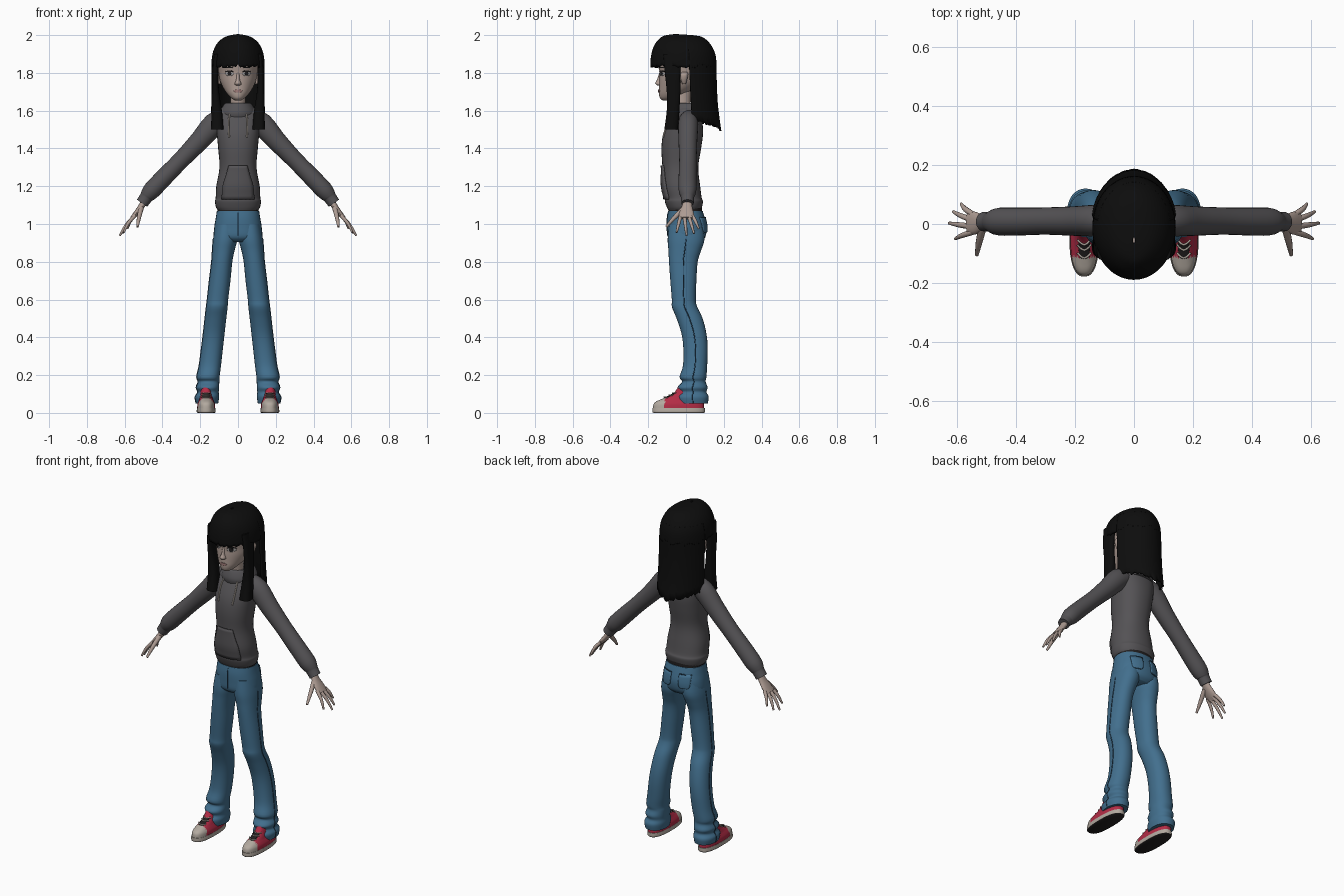
import bpy, bmesh, math, random
from mathutils import Vector
from mathutils.bvhtree import BVHTree

random.seed(4)
if "Cube" in bpy.data.objects:
    bpy.data.objects.remove(bpy.data.objects["Cube"], do_unlink=True)


def material(name, red, green, blue):
    mat = bpy.data.materials.new(name)
    mat.use_nodes = True
    color = (red, green, blue, 1)
    mat.diffuse_color = color
    shader = next(n for n in mat.node_tree.nodes if n.type == 'BSDF_PRINCIPLED')
    shader.inputs["Base Color"].default_value = color
    shader.inputs["Roughness"].default_value = .8
    return mat


HAIR = material("black_hair", .004, .004, .004)
SKIN = material("pale_skin", .42, .33, .29)
LIP = material("lip_pink", .33, .19, .18)
WHITE = material("eye_white", .45, .43, .42)
GREY = material("hoodie_grey", .09, .086, .092)
DENIM = material("denim_blue", .055, .16, .27)
SEAM = material("dark_denim", .02, .055, .1)
RED = material("shoe_red", .45, .025, .06)
CREAM = material("shoe_cream", .45, .4, .35)
BLACK = material("dark_rubber", .015, .013, .013)

parts = []


def smooth(rows, steps=4):
    """Pass a Catmull-Rom spline through rows of any width."""
    rows = [Vector(r) for r in rows]
    out = []
    for i in range(len(rows) - 1):
        a, b, c, d = (rows[max(0, min(j, len(rows) - 1))] for j in range(i - 1, i + 3))
        for s in range(steps):
            t = s / steps
            out.append((b * 2 + (c - a) * t + (a * 2 - b * 5 + c * 4 - d) * t ** 2
                        + (b * 3 - a - c * 3 + d) * t ** 3) * .5)
    return out + [rows[-1]]


def build(name, rings, mats, rule=None, closed=True, mirror=False, thick=0, cap=True):
    """Bridge rings of points into one smooth object."""
    bm = bmesh.new()
    loops = [[bm.verts.new(p) for p in ring] for ring in rings]
    n = len(loops[0])
    for lower, upper in zip(loops, loops[1:]):
        for i in range(n if closed else n - 1):
            j = (i + 1) % n
            bm.faces.new((lower[i], lower[j], upper[j], upper[i]))
    if closed and cap:
        bm.faces.new(loops[0])
        bm.faces.new(loops[-1])
    bmesh.ops.recalc_face_normals(bm, faces=bm.faces)
    if rule:
        bm.normal_update()
        for face in bm.faces:
            face.material_index = rule(face.calc_center_median(), face.normal)
    mesh = bpy.data.meshes.new(name)
    bm.to_mesh(mesh)
    bm.free()
    for mat in mats:
        mesh.materials.append(mat)
    obj = bpy.data.objects.new(name, mesh)
    bpy.context.collection.objects.link(obj)
    if thick:
        mod = obj.modifiers.new("thickness", 'SOLIDIFY')
        mod.thickness, mod.offset = thick, 0
    if mirror:
        obj.modifiers.new("mirror", 'MIRROR')
    parts.append(obj)
    return obj


def oval(row, a, power=1):
    """Point at angle a on a level oval given as z, x0, x1, y0, y1."""
    z, x0, x1, y0, y1 = row
    c, s = math.cos(a), math.sin(a)
    return Vector(((x0 + x1) / 2 + (x1 - x0) / 2 * math.copysign(abs(c) ** power, c),
                   (y0 + y1) / 2 + (y1 - y0) / 2 * math.copysign(abs(s) ** power, s), z))


def loft(name, rows, *mats, power=1, sides=32, **options):
    turns = [math.tau * i / sides for i in range(sides)]
    return build(name, [[oval(r, a, power) for a in turns] for r in smooth(rows)], mats, **options)


def centred(rows):
    """Expand z, half width, y0, y1 to a full row."""
    return [(z, -w, w, y0, y1) for z, w, y0, y1 in rows]


def tube(name, rows, mat, sides=12, mirror=True):
    """Sweep an oval along x, y, z, depth radius, thickness radius."""
    rows = smooth(rows, 3)
    rings = []
    for i, r in enumerate(rows):
        along = (rows[min(i + 1, len(rows) - 1)] - rows[max(i - 1, 0)]).to_3d().normalized()
        side = Vector((0, 1, 0))
        side = (side - along * side.dot(along)).normalized()
        up = along.cross(side)
        turns = [math.tau * k / sides for k in range(sides)]
        rings.append([r.to_3d() + side * r[3] * math.cos(a) + up * r[4] * math.sin(a) for a in turns])
    return build(name, rings, [mat], mirror=mirror)


def wire(name, points, radius, mat, mirror=True):
    return tube(name, [(*p, radius, radius) for p in points], mat, 8, mirror)


def hit(target, x, z, side=-1):
    """Point on the front or back of a part."""
    tree = BVHTree.FromPolygons([v.co for v in target.data.vertices],
                                [p.vertices for p in target.data.polygons])
    found = tree.ray_cast(Vector((x, side * 2, z)), Vector((0, -side, 0)))[0]
    return found or tree.find_nearest(Vector((x, side, z)))[0]


def plate(name, target, rows, mat, lift=.001, thick=.004, side=-1, mirror=True):
    """Thin plate draped on a part; rows are z, x0, x1."""
    rings = []
    for z, x0, x1 in smooth(rows, 3):
        xs = [x0 + (x1 - x0) * i / 8 for i in range(9)]
        rings.append([hit(target, x, z, side) + Vector((0, side * lift, 0)) for x in xs])
    return build(name, rings, [mat], closed=False, mirror=mirror, thick=thick)


# Hoodie: body, hood, pocket, sleeves, drawstrings
torso = loft("hoodie_body", centred([
    (1.075, .108, -.095, .08), (1.09, .117, -.102, .085), (1.12, .122, -.112, .09),
    (1.14, .118, -.112, .083), (1.2, .115, -.125, .075), (1.3, .098, -.125, .065),
    (1.4, .105, -.13, .08), (1.48, .112, -.12, .09), (1.55, .115, -.09, .085),
    (1.6, .1, -.06, .07), (1.635, .055, -.05, .05)]), GREY, power=.88)
loft("hood", centred([(1.56, .09, -.08, .1), (1.59, .097, -.086, .115), (1.625, .08, -.075, .1),
                      (1.64, .062, -.062, .07), (1.61, .045, -.05, .04)]), GREY)
plate("front_pocket", torso, [(1.13, -.085, .085), (1.2, -.08, .08), (1.25, -.065, .065),
                              (1.31, -.048, .048)], GREY, .004, .009, mirror=False)
tube("sleeve", [(.07, .015, 1.555, .045, .05), (.125, .012, 1.53, .053, .06), (.2, .01, 1.445, .05, .053),
                (.3, .01, 1.34, .046, .046), (.39, .008, 1.248, .047, .047), (.455, .008, 1.18, .047, .047),
                (.48, .008, 1.15, .038, .039), (.487, .008, 1.14, .034, .035), (.508, .008, 1.11, .033, .033)],
     GREY, 24)
wire("drawstring", [hit(torso, x, z) + Vector((0, -.004, 0)) for x, z in
                    ((.04, 1.6), (.048, 1.56), (.05, 1.52), (.047, 1.46))], .004, CREAM)

# Hands
tube("palm", [(.49, .008, 1.13, .021, .019), (.515, .005, 1.088, .029, .016),
              (.54, .003, 1.055, .039, .014), (.562, .002, 1.03, .035, .01)], SKIN, 16)
fingers = {"little": (.033, .585, .068, .975), "ring": (.013, .612, .042, .95),
           "middle": (-.009, .626, .003, .938), "index": (-.027, .605, -.05, .955)}
for finger, (root, *tip) in fingers.items():
    start, end = Vector((.545, root, 1.045)), Vector(tip)
    bend = (start + end) / 2 + Vector((.006, 0, .004))
    tube(finger + "_finger", [(*start, .01, .01), (*bend, .009, .009), (*end, .005, .005)], SKIN, 10)
tube("thumb", [(.512, -.01, 1.085, .014, .014), (.525, -.065, 1.03, .011, .011),
               (.532, -.105, .985, .006, .006)], SKIN, 10)

# Jeans and belt
pelvis = loft("jeans_hips", centred([
    (.905, .09, -.07, .08), (.93, .126, -.096, .102), (.98, .126, -.1, .11),
    (1.03, .118, -.1, .1), (1.07, .112, -.094, .088)]), DENIM, power=.88)
loft("belt", centred([(1.06, .109, -.092, .086), (1.1, .109, -.092, .084)]), BLACK, power=.88)
leg = [(1, .004, .118, -.09, .09), (.92, .004, .132, -.097, .098), (.86, .018, .136, -.093, .08),
       (.8, .03, .14, -.09, .062), (.7, .04, .152, -.083, .055), (.6, .052, .163, -.075, .052),
       (.56, .055, .168, -.074, .06), (.5, .062, .175, -.05, .088), (.42, .071, .184, -.024, .108),
       (.34, .08, .194, -.014, .115), (.25, .09, .206, -.016, .112), (.19, .098, .219, -.034, .108),
       (.165, .099, .211, -.02, .104), (.135, .1, .222, -.045, .114), (.11, .102, .213, -.035, .108),
       (.085, .1, .227, -.05, .12), (.05, .105, .222, -.042, .115)]
loft("jeans_leg", leg, DENIM, power=.92, mirror=True)
wire("leg_seam", [(x1, (y0 + y1) / 2, z) for z, x0, x1, y0, y1 in leg[1:]], .0025, SEAM)
plate("back_pocket", pelvis, [(.955, .04, .075), (.97, .028, .088), (1.035, .026, .09)],
      DENIM, .003, .008, side=1)
wire("pocket_seam", [hit(pelvis, x, 1.035, 1) + Vector((0, .006, 0)) for x in (.026, .058, .09)], .003, SEAM)
wire("fly_seam", [hit(pelvis, 0, z) for z in (1.06, 1.02, .98, .94)], .0025, SEAM, mirror=False)

# Shoes
loft("shoe_sole", [(0, .124, .214, -.172, .096), (.006, .118, .219, -.178, .1), (.026, .12, .217, -.178, .1)],
     CREAM, BLACK, power=.8, mirror=True, rule=lambda c, n: int(n.z < -.5))
shoe = loft("shoe_upper", [
    (.02, .121, .216, -.175, .096), (.045, .122, .215, -.172, .095), (.06, .127, .21, -.158, .093),
    (.075, .133, .204, -.125, .09), (.1, .138, .2, -.07, .085), (.14, .14, .198, -.04, .08)],
    CREAM, RED, power=.8, sides=48, mirror=True, rule=lambda c, n: int(c.y > -.112))
plate("shoe_tongue", shoe, [(.079, .152, .184), (.09, .15, .187), (.105, .15, .187)], BLACK, .002)
for i in range(3):
    height = .08 + .011 * i
    wire("shoe_lace_%d" % (i + 1), [hit(shoe, x, height) + Vector((0, -.003, .003))
                                    for x in (.145, .168, .192)], .0035, CREAM)

# Head and face
head = loft("head", centred([
    (1.655, .018, -.125, -.075), (1.667, .036, -.138, -.05), (1.69, .058, -.143, 0),
    (1.72, .078, -.142, .05), (1.76, .095, -.141, .09), (1.8, .102, -.14, .11),
    (1.85, .108, -.148, .125), (1.9, .105, -.143, .125), (1.95, .08, -.11, .1),
    (1.975, .03, -.05, .05)]), SKIN, sides=48)
loft("neck", centred([(1.56, .05, -.06, .04), (1.63, .041, -.06, .025), (1.71, .042, -.07, .03)]), SKIN)
loft("nose", centred([(1.733, .008, -.15, -.12), (1.738, .017, -.158, -.12), (1.747, .016, -.163, -.12),
                      (1.765, .01, -.153, -.12), (1.8, .008, -.142, -.12)]), SKIN, sides=16)
loft("ear", [(1.742, .09, .106, -.02, 0), (1.765, .095, .117, -.028, .006), (1.79, .095, .122, -.03, .012),
             (1.806, .095, .115, -.02, .008)], SKIN, sides=16, mirror=True)
plate("eye", head, [(1.784, .036, .052), (1.793, .023, .066), (1.803, .028, .062), (1.808, .036, .054)], WHITE)
plate("iris", head, [(1.785, .041, .049), (1.795, .035, .055), (1.805, .04, .05)], BLACK, .002)
plate("eyelash", head, [(1.804, .022, .07), (1.808, .026, .066), (1.812, .036, .056)], BLACK, .003)
plate("eyebrow", head, [(1.825, .024, .068), (1.831, .03, .062)], HAIR)
plate("lips", head, [(1.696, -.012, .012), (1.704, -.024, .024), (1.711, -.012, .012)],
      LIP, .002, .006, mirror=False)

# Hair: crown with fringe, back curtain, side locks
shell = smooth(centred([
    (2, .004, -.065, -.045), (1.992, .05, -.115, .06), (1.975, .084, -.14, .1), (1.945, .112, -.163, .128),
    (1.9, .13, -.178, .15), (1.84, .136, -.184, .157), (1.75, .137, -.175, .158),
    (1.62, .139, -.17, .165), (1.48, .14, -.17, .184)]))


def hair_point(a, z):
    for upper, lower in zip(shell, shell[1:]):
        if z >= lower[0]:
            return oval(upper + (lower - upper) * ((upper[0] - z) / (upper[0] - lower[0])), a)
    return oval(shell[-1], a)


def hair_sheet(name, top, angles, bottoms, closed):
    rings = [[hair_point(a, top - (top - low) * (k / 20) ** 2) for a, low in zip(angles, bottoms)]
             for k in range(21)]
    build(name, rings, [HAIR], closed=closed, cap=False, thick=.01)


around = [math.tau * i / 72 for i in range(72)]
hair_sheet("hair_crown", 2, around, [1.838 + random.uniform(-.014, .008) for a in around], True)
behind = [.18 + (math.pi - .36) * i / 48 for i in range(49)]
hair_sheet("hair_back", 1.93, behind,
           [1.492 + .04 * abs(math.cos(a)) + random.uniform(0, .016) for a in behind], False)
loft("hair_side_lock", [(1.9, .1, .126, -.12, -.02), (1.8, .104, .137, -.112, -.03),
                        (1.7, .1, .139, -.102, -.03), (1.6, .085, .141, -.102, -.035),
                        (1.5, .076, .142, -.115, -.042)], HAIR, power=.8, mirror=True)

# Smooth shading with sharp rims
bpy.ops.object.select_all(action='DESELECT')
for part in parts:
    part.select_set(True)
bpy.context.view_layer.objects.active = parts[0]
bpy.ops.object.shade_smooth_by_angle(angle=math.radians(50))
